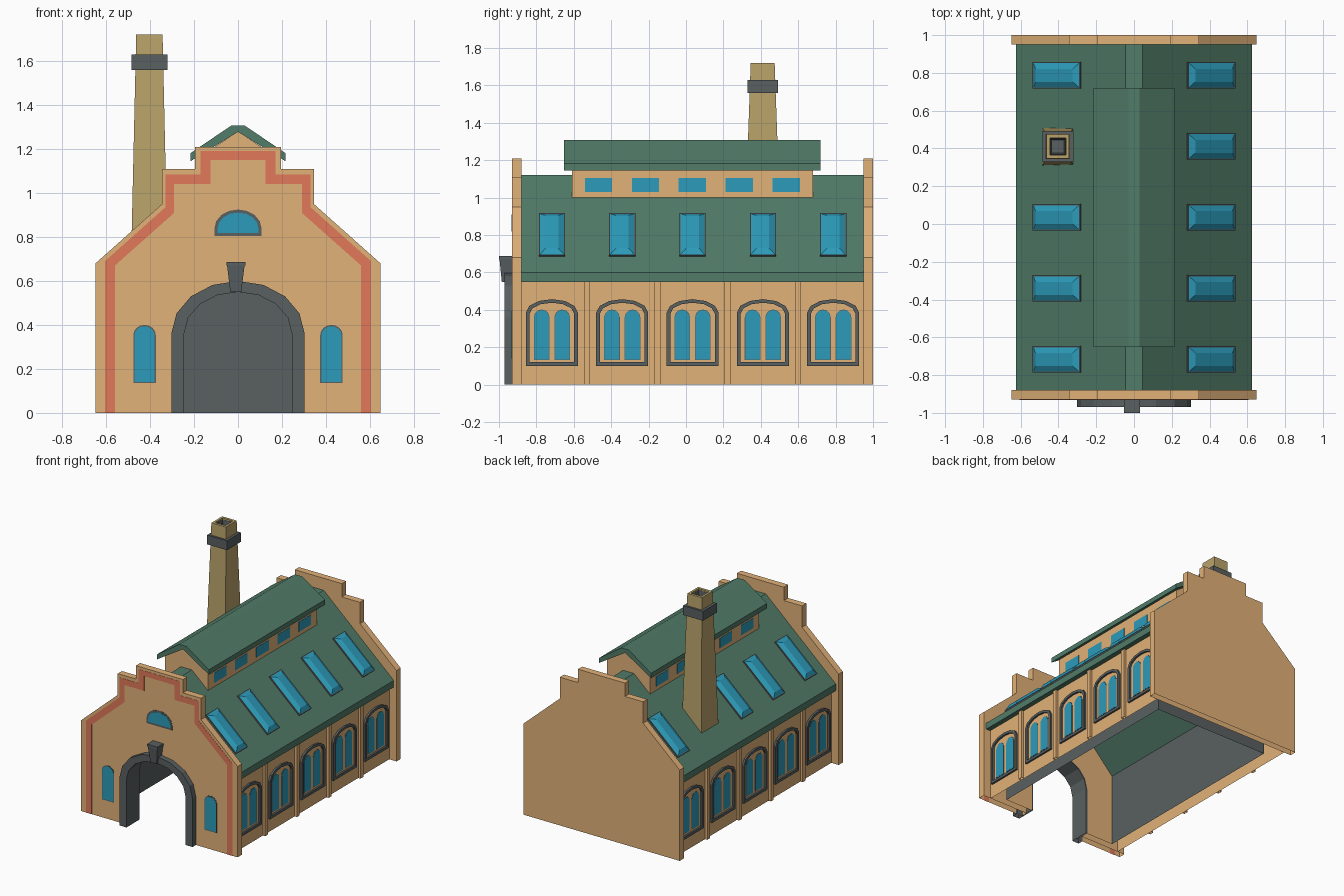
import bpy, bmesh, math
from mathutils import Vector

if "Cube" in bpy.data.objects:
    bpy.data.objects.remove(bpy.data.objects["Cube"])


def mat(name, c):
    m = bpy.data.materials.new(name)
    m.diffuse_color = (*c, 1)
    m.use_nodes = True
    m.node_tree.nodes["Principled BSDF"].inputs["Base Color"].default_value = m.diffuse_color
    return m


TAN = mat("sandstone", (0.76, 0.445, 0.19))
GREEN = mat("roof green", (0.083, 0.20, 0.14))
BLUE = mat("window blue", (0.025, 0.33, 0.49))
GREY = mat("dark grey", (0.10, 0.115, 0.12))
RED = mat("brick red", (0.75, 0.19, 0.10))
OCHRE = mat("chimney ochre", (0.49, 0.37, 0.145))


def make(name, verts, faces, m):
    """Mesh object; the shell is left open where it meets the ground."""
    bm = bmesh.new()
    vs = [bm.verts.new(v) for v in verts]
    for f in faces:
        bm.faces.new([vs[i] for i in f])
    bmesh.ops.recalc_face_normals(bm, faces=bm.faces)
    low = [f for f in bm.faces if all(v.co.z < 0.001 for v in f.verts)]
    bmesh.ops.delete(bm, geom=low, context='FACES_ONLY')
    me = bpy.data.meshes.new(name)
    bm.to_mesh(me)
    bm.free()
    me.materials.append(m)
    o = bpy.data.objects.new(name, me)
    bpy.context.collection.objects.link(o)
    return o


def at(axis, p, d):
    return (p[0], d, p[1]) if axis == 'y' else (d, p[0], p[1])


def prism(name, pts, axis, a, b, m):
    """Extrude a flat outline along an axis from a to b."""
    n = len(pts)
    v = [at(axis, p, d) for d in (a, b) for p in pts]
    f = [tuple(range(n)), tuple(range(n, 2 * n))]
    f += [(i, (i + 1) % n, n + (i + 1) % n, n + i) for i in range(n)]
    return make(name, v, f, m)


def ring(name, outer, inner, axis, a, b, m, closed=True):
    """Extrude the band between two matching outlines."""
    n = len(outer)
    v = [at(axis, p, d) for d in (a, b) for l in (outer, inner) for p in l]
    f = []
    for i in range(n if closed else n - 1):
        j = (i + 1) % n
        f += [(i, j, n + j, n + i), (2*n + i, 2*n + j, 3*n + j, 3*n + i),
              (i, j, 2*n + j, 2*n + i), (n + i, n + j, 3*n + j, 3*n + i)]
    if not closed:
        f += [(i, n + i, 3*n + i, 2*n + i) for i in (0, n - 1)]
    return make(name, v, f, m)


def box(name, x, y, z, m):
    return prism(name, [(x[0], z[0]), (x[1], z[0]), (x[1], z[1]), (x[0], z[1])], 'y', y[0], y[1], m)


def arch(c, hw, z0, zs, zt, n=6):
    """Arched outline, from bottom left over the top to bottom right."""
    arc = [(c - hw * math.cos(math.pi * i / n), zs + (zt - zs) * math.sin(math.pi * i / n))
           for i in range(n + 1)]
    return [(c - hw, z0)] + arc + [(c + hw, z0)]


def mirrored(half):
    """Right half outline (bottom to top) completed with its mirror image."""
    return half + [(-x, z) for x, z in reversed(half) if x != 0]


# Stepped gable walls, the front one with an open archway, and thin inner skins
gable = mirrored([(0.648, 0), (0.648, 0.68), (0.345, 0.95), (0.345, 1.11), (0.195, 1.11), (0.195, 1.21)])
inner = mirrored([(0.487, 0), (0.487, 0.57), (0, 1.06)])
door_out = arch(0, 0.303, 0, 0.36, 0.60, 8)
door_in = arch(0, 0.245, 0, 0.36, 0.55, 8)
cut = arch(0, 0.255, 0, 0.36, 0.56, 8)
prism("front_gable", gable + cut, 'y', -0.93, -0.88, TAN)
prism("front_inner_wall", inner + cut, 'y', -0.824, -0.82, TAN)
prism("back_gable", gable, 'y', 0.95, 1.0, TAN)
prism("back_inner_wall", inner, 'y', 0.845, 0.849, GREY)

# Arch surround, lining and keystone
ring("door_arch", door_out, door_in, 'y', -0.97, -0.925, GREY, False)
ring("door_lining", cut, door_in, 'y', -0.93, -0.818, GREY, False)
kv = [(s * w - 0.01, y, z) for w, yf, z in ((0.025, -0.985, 0.55), (0.04, -0.997, 0.672))
      for s, y in ((-1, yf), (1, yf), (1, -0.925), (-1, -0.925))]
make("keystone", kv, [(0, 1, 2, 3), (4, 5, 6, 7), (0, 1, 5, 4), (1, 2, 6, 5), (2, 3, 7, 6), (3, 0, 4, 7)], GREY)
box("keystone_cap", (-0.053, 0.033), (-1.0, -0.925), (0.67, 0.687), GREY)

# Red stripe following the front gable outline
so = mirrored([(0.605, 0), (0.605, 0.69), (0.33, 0.935), (0.33, 1.085), (0.17, 1.085), (0.17, 1.19)])
si = mirrored([(0.56, 0), (0.56, 0.67), (0.29, 0.91), (0.29, 1.04), (0.125, 1.04), (0.125, 1.15)])
ring("gable_stripe", so, si, 'y', -0.9315, -0.929, RED, False)


# Front windows: grey backing plate with a blue pane
def front_window(name, c, hw, z0, zs, zt, e):
    prism(name + "_frame", arch(c, hw, z0, zs, zt, 8), 'y', -0.9315, -0.929, GREY)
    prism(name + "_pane", arch(c, hw - e, z0 + e, zs, zt - e, 8), 'y', -0.933, -0.929, BLUE)


front_window("fan_window", 0, 0.107, 0.805, 0.84, 0.925, 0.014)
front_window("front_window_left", -0.425, 0.051, 0.135, 0.355, 0.40, 0.006)
front_window("front_window_right", 0.425, 0.051, 0.135, 0.355, 0.40, 0.006)

# Main roof shell with flat ridge
roof = mirrored([(0.485, 0.55), (0.625, 0.55), (0.625, 0.60), (0.045, 1.12)])
prism("main_roof", roof + [(0, 1.05)], 'y', -0.88, 0.95, GREEN)

# Raised roof monitor
prism("monitor_walls", mirrored([(0.178, 0.98), (0.178, 1.163), (0, 1.279)]), 'y', -0.61, 0.68, TAN)
prism("monitor_roof", mirrored([(0.215, 1.145), (0.215, 1.182), (0.03, 1.307)]) + [(0, 1.278)],
      'y', -0.652, 0.72, GREEN)

BAYS = [-0.717 + 0.376 * i for i in range(5)]
N = Vector((0.67, 0, 0.743))
for s, side in ((1, "right"), (-1, "left")):
    # Side wall skins and pilasters
    box("wall_" + side, sorted((s * 0.584, s * 0.588)), (-0.88, 0.95), (0, 0.56), TAN)
    box("lining_" + side, sorted((s * 0.485, s * 0.489)), (-0.82, 0.845), (0, 0.56), GREY)
    for i in range(4):
        y = BAYS[i] + 0.188
        box(f"pilaster_{side}_{i}", sorted((s * 0.586, s * 0.607)), (y - 0.016, y + 0.016), (0, 0.56), TAN)
    for i, y in enumerate(BAYS):
        # Arched frame with twin lancet windows
        ring(f"bay_frame_{side}_{i}", arch(y, 0.139, 0.10, 0.385, 0.457), arch(y, 0.119, 0.12, 0.38, 0.438),
             'x', s * 0.586, s * 0.602, GREY)
        for k in (-1, 1):
            c = y + k * 0.055
            prism(f"lancet_frame_{side}_{i}_{k}", arch(c, 0.042, 0.132, 0.36, 0.402), 'x', s * 0.587, s * 0.5895, GREY)
            prism(f"lancet_pane_{side}_{i}_{k}", arch(c, 0.039, 0.135, 0.36, 0.399), 'x', s * 0.587, s * 0.591, BLUE)
        # Monitor window
        m = 0.034 + 0.251 * (i - 2)
        box(f"monitor_window_{side}_{i}", sorted((s * 0.177, s * 0.18)), (m - 0.073, m + 0.073), (1.03, 1.105), BLUE)
        # Bevelled skylight on a grey base; the chimney takes one place
        if s < 0 and i == 3:
            continue
        for nm, col, h0, h1, e0, e1 in (("base", GREY, -0.01, 0.01, 0, 0), ("glass", BLUE, 0.009, 0.027, 0.004, 0.036)):
            v = []
            for h, e in ((h0, e0), (h1, e1)):
                for x, q in ((0.28, -1), (0.53, -1), (0.53, 1), (0.28, 1)):
                    x += e * 0.75 * (1 if x < 0.4 else -1)
                    p = Vector((x, y + q * (0.07 - e), 1.12 - 0.8966 * (x - 0.045))) + N * h
                    v.append((s * p.x, p.y, p.z))
            make(f"skylight_{nm}_{side}_{i}", v,
                 [(0, 1, 2, 3), (4, 5, 6, 7)] + [(j, (j + 1) % 4, 4 + (j + 1) % 4, 4 + j) for j in range(4)], col)


# Tapered hollow chimney with flue and band
def square_tube(name, levels, m, loop=False):
    v = [(-0.403 + sx * hx, 0.41 + sy * hy, z) for hx, hy, z in levels
         for sx, sy in ((-1, -1), (1, -1), (1, 1), (-1, 1))]
    n = len(levels)
    f = [(4*k + j, 4*k + (j + 1) % 4, 4*((k + 1) % n) + (j + 1) % 4, 4*((k + 1) % n) + j)
         for k in range(n if loop else n - 1) for j in range(4)]
    if not loop:
        f += [(0, 1, 2, 3), tuple(range(4*n - 4, 4*n))]
    return make(name, v, f, m)


square_tube("chimney", [(0.085, 0.103, 0.62), (0.06, 0.064, 1.72), (0.043, 0.045, 1.72), (0.043, 0.045, 1.60)], OCHRE)
square_tube("chimney_flue", [(0.042, 0.044, 1.60), (0.042, 0.044, 1.71), (0.041, 0.043, 1.71), (0.033, 0.035, 1.61)], GREY)
square_tube("chimney_band", [(0.082, 0.082, 1.56), (0.082, 0.082, 1.63), (0.058, 0.06, 1.63), (0.058, 0.06, 1.56)],
            GREY, True)
